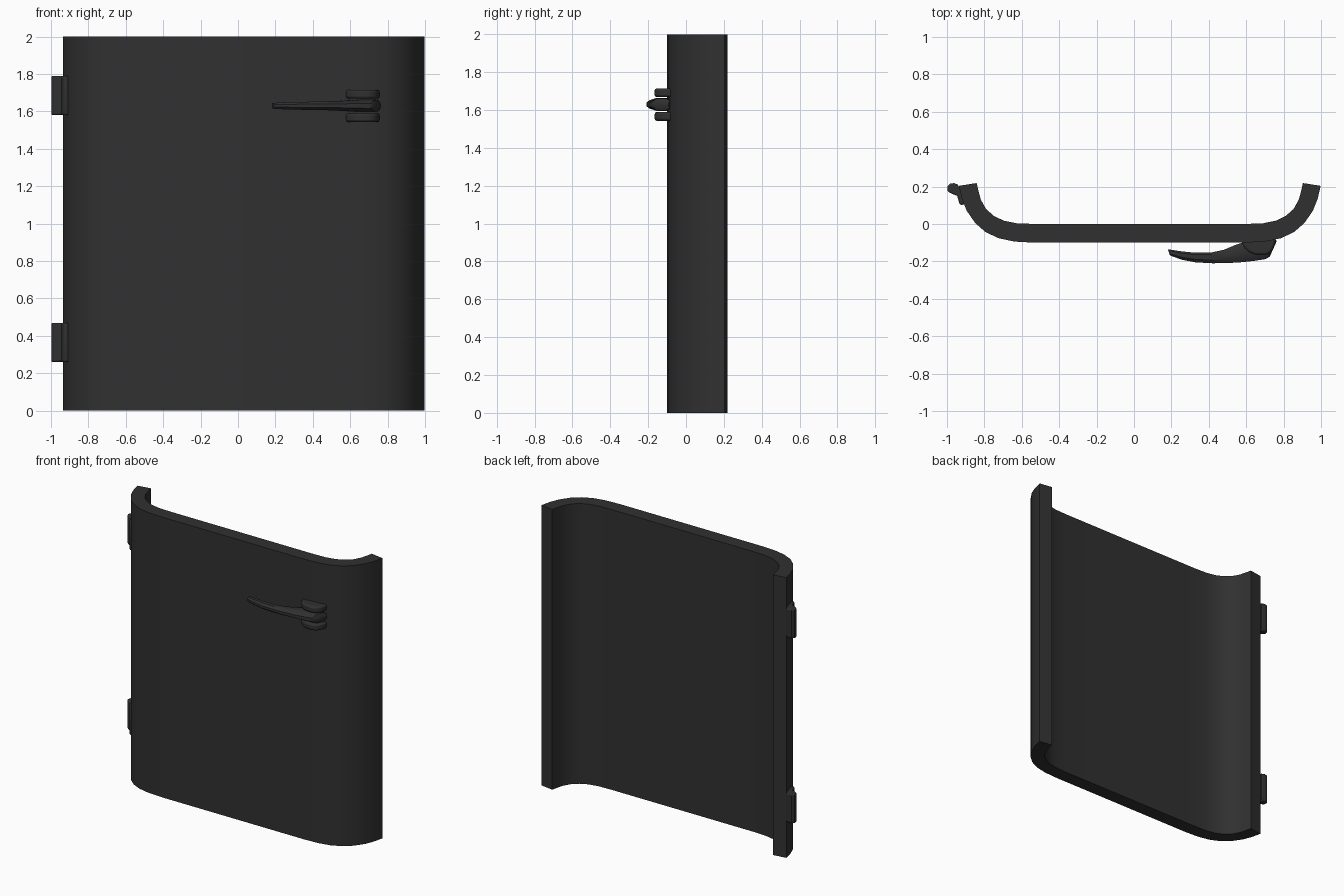
import bpy, bmesh

if "Cube" in bpy.data.objects:
    bpy.data.objects.remove(bpy.data.objects["Cube"])

mat = bpy.data.materials.new("dark_metal")
mat.diffuse_color = (0.03, 0.03, 0.03, 1)
mat.use_nodes = True
mat.node_tree.nodes["Principled BSDF"].inputs["Base Color"].default_value = mat.diffuse_color


def finish(name, bm, bevel=0.0, angle=0.6):
    bmesh.ops.recalc_face_normals(bm, faces=bm.faces)
    me = bpy.data.meshes.new(name)
    bm.to_mesh(me)
    bm.free()
    me.materials.append(mat)
    ob = bpy.data.objects.new(name, me)
    bpy.context.collection.objects.link(ob)
    bpy.ops.object.select_all(action='DESELECT')
    ob.select_set(True)
    bpy.context.view_layer.objects.active = ob
    bpy.ops.object.shade_smooth_by_angle(angle=angle)
    if bevel:
        m = ob.modifiers.new("bevel", 'BEVEL')
        m.width = bevel
        m.segments = 2
        m.limit_method = 'ANGLE'
        m.angle_limit = 1.0
    return ob


def loft(name, rings, **kw):
    """Skin a list of closed rings and cap both ends."""
    bm = bmesh.new()
    vs = [[bm.verts.new(p) for p in ring] for ring in rings]
    n = len(vs[0])
    for a, b in zip(vs, vs[1:]):
        for i in range(n):
            j = (i + 1) % n
            bm.faces.new((a[i], a[j], b[j], b[i]))
    bm.faces.new(vs[0])
    bm.faces.new(vs[-1])
    return finish(name, bm, **kw)


def extrude(name, outline, z0, z1, **kw):
    return loft(name, [[(x, y, z) for x, y in outline] for z in (z0, z1)], **kw)


# Door panel: outer/inner point pairs from middle to edge, mirrored about x = 0.03
cx = 0.031
half = [((0.56, -0.10), (0.56, 0.0)), ((0.67, -0.094), (0.66, 0.004)),
        ((0.755, -0.076), (0.728, 0.018)), ((0.825, -0.043), (0.78, 0.043)),
        ((0.88, 0.005), (0.822, 0.08)), ((0.925, 0.07), (0.85, 0.13)),
        ((0.951, 0.135), (0.863, 0.178)), ((0.967, 0.204), (0.872, 0.219))]
pairs = [[(-x, y) for x, y in p] for p in reversed(half)] + half
loft("door_panel", [[(cx + o[0], o[1], 0), (cx + o[0], o[1], 2),
                     (cx + i[0], i[1], 2), (cx + i[0], i[1], 0)]
                    for o, i in pairs])

# Hinges: rounded knuckle with a leaf running down the panel edge
hinge = [(-0.998, 0.180), (-0.998, 0.200), (-0.985, 0.215), (-0.962, 0.219),
         (-0.942, 0.210), (-0.930, 0.190), (-0.900, 0.110), (-0.923, 0.100),
         (-0.934, 0.110), (-0.945, 0.150), (-0.975, 0.162), (-0.990, 0.170)]
for name, z in (("lower_hinge", 0.26), ("upper_hinge", 1.58)):
    extrude(name, hinge, z, z + 0.21, bevel=0.008)

# Handle lugs either side of the lever
lug = [(0.578, -0.06), (0.578, -0.105), (0.592, -0.130), (0.618, -0.153),
       (0.650, -0.165), (0.700, -0.166), (0.728, -0.155), (0.745, -0.132),
       (0.756, -0.10), (0.756, -0.06)]
for name, z in (("lower_handle_lug", 1.543), ("upper_handle_lug", 1.668)):
    extrude(name, lug, z, z + 0.047, bevel=0.012)

# Handle lever: chamfered sections (front x, front y, back x, back y, half height)
stations = [(0.192, -0.168, 0.181, -0.135, 0.015), (0.255, -0.191, 0.245, -0.145, 0.019),
            (0.33, -0.205, 0.32, -0.153, 0.021), (0.42, -0.21, 0.41, -0.153, 0.022),
            (0.50, -0.209, 0.48, -0.138, 0.024), (0.58, -0.204, 0.54, -0.113, 0.027),
            (0.65, -0.196, 0.62, -0.085, 0.032), (0.70, -0.188, 0.72, -0.075, 0.034),
            (0.715, -0.182, 0.757, -0.085, 0.031), (0.727, -0.172, 0.763, -0.092, 0.014)]
section = [(0, -0.4), (0.3, -1), (0.8, -1), (1, -0.6),
           (1, 0.6), (0.8, 1), (0.3, 1), (0, 0.4)]
loft("handle_lever", [[(fx + (bx - fx) * u, fy + (by - fy) * u, 1.63 + h * w)
                       for u, w in section] for fx, fy, bx, by, h in stations])
